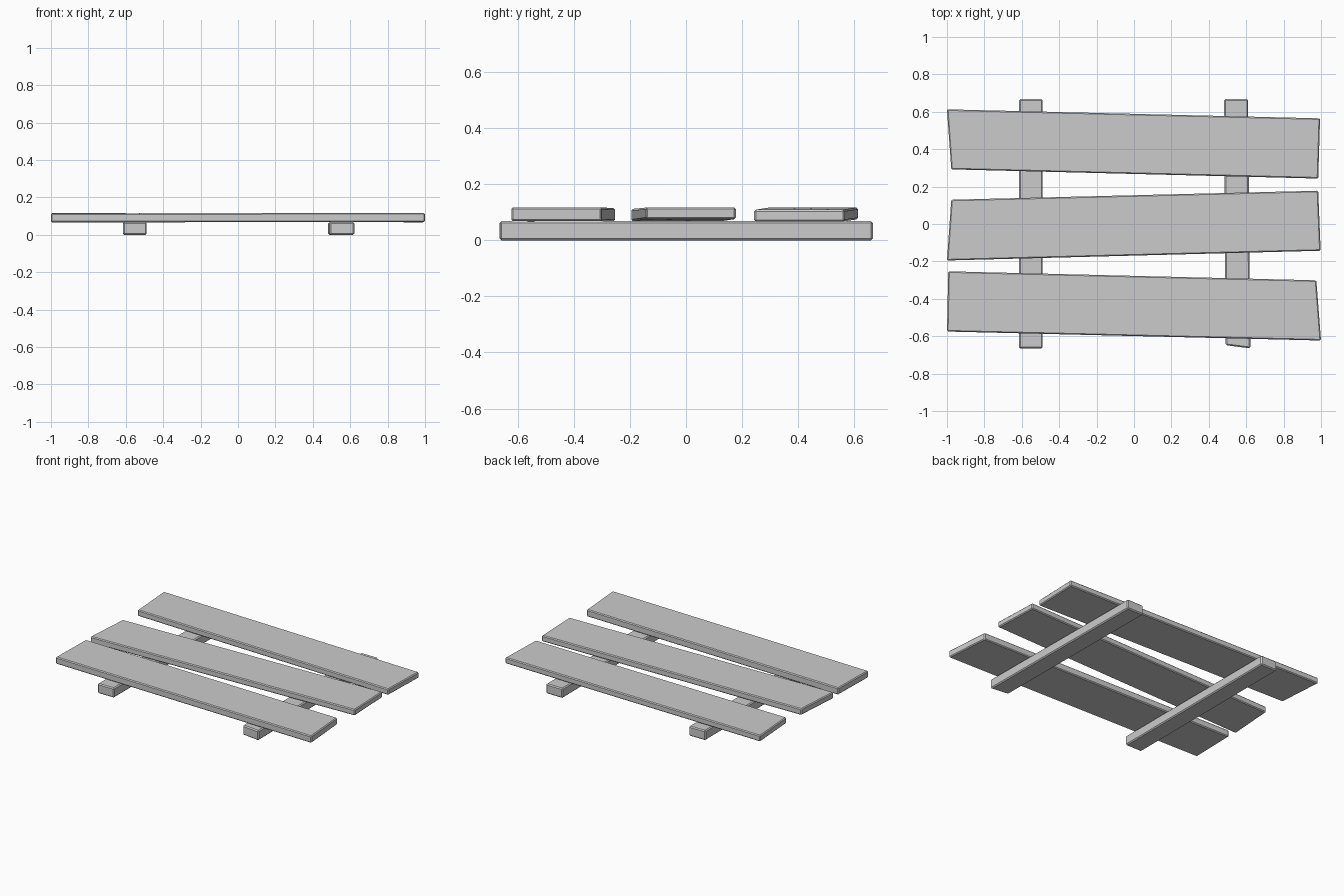
import bpy, bmesh

if "Cube" in bpy.data.objects:
    bpy.data.objects.remove(bpy.data.objects["Cube"])


def board(name, corners, z_left, z_right, bevel):
    """Four-cornered board: corners run left-back, right-back, right-front, left-front."""
    zs = [z_left, z_right, z_right, z_left]
    bm = bmesh.new()
    low = [bm.verts.new((x, y, z[0])) for (x, y), z in zip(corners, zs)]
    high = [bm.verts.new((x, y, z[1])) for (x, y), z in zip(corners, zs)]
    bm.faces.new(low)
    bm.faces.new(high[::-1])
    for i in range(4):
        j = (i + 1) % 4
        bm.faces.new((low[i], high[i], high[j], low[j]))
    bmesh.ops.recalc_face_normals(bm, faces=bm.faces)
    # softened edges
    bmesh.ops.bevel(bm, geom=bm.edges[:], offset=bevel, segments=1,
                    affect='EDGES', clamp_overlap=True)
    mesh = bpy.data.meshes.new(name)
    bm.to_mesh(mesh)
    bm.free()
    obj = bpy.data.objects.new(name, mesh)
    bpy.context.collection.objects.link(obj)


# Cross rails underneath
RAIL_Z = (0.0, 0.068)
board("left_rail", [(-0.615, 0.667), (-0.488, 0.667), (-0.488, -0.665), (-0.615, -0.665)],
      RAIL_Z, RAIL_Z, 0.007)
board("right_rail", [(0.482, 0.667), (0.61, 0.667), (0.622, -0.665), (0.49, -0.648)],
      RAIL_Z, RAIL_Z, 0.007)

# Three crooked planks on top
board("back_plank", [(-1.0, 0.613), (0.995, 0.565), (0.985, 0.243), (-0.977, 0.292)],
      (0.074, 0.117), (0.067, 0.109), 0.006)
board("middle_plank", [(-0.977, 0.13), (0.985, 0.178), (0.998, -0.143), (-1.0, -0.195)],
      (0.068, 0.112), (0.075, 0.117), 0.006)
board("front_plank", [(-0.993, -0.253), (0.975, -0.301), (1.0, -0.623), (-1.0, -0.575)],
      (0.067, 0.115), (0.068, 0.117), 0.006)
